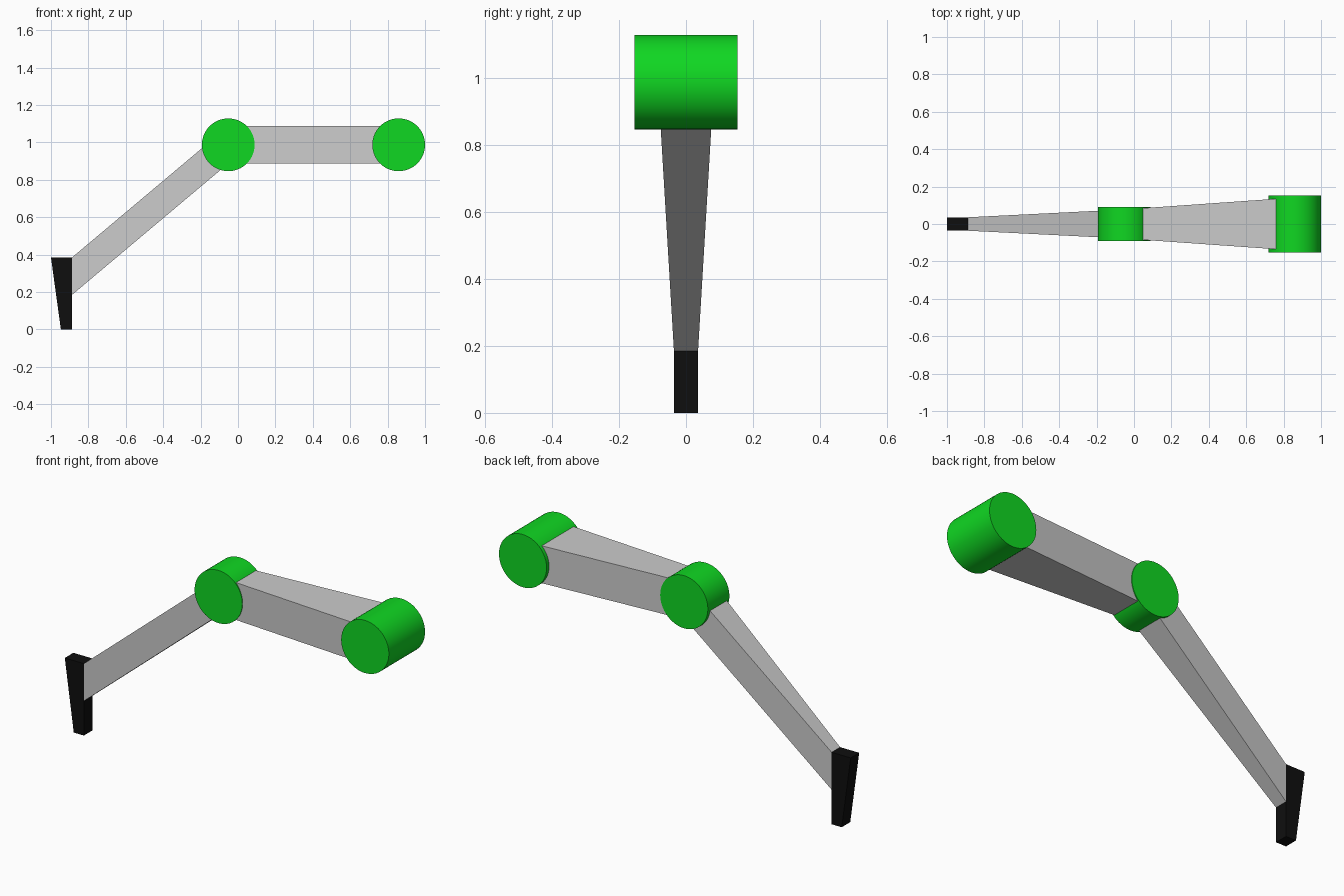
import bpy, bmesh, math

cube = bpy.data.objects.get("Cube")
if cube:
    bpy.data.objects.remove(cube, do_unlink=True)


def material(name, rgb):
    mat = bpy.data.materials.new(name)
    mat.use_nodes = True
    mat.diffuse_color = (*rgb, 1)
    mat.node_tree.nodes["Principled BSDF"].inputs["Base Color"].default_value = (*rgb, 1)
    return mat


green = material("green", (0.005, 0.68, 0.016))
grey = material("light grey", (0.6, 0.6, 0.6))
black = material("black", (0.0045, 0.0045, 0.0045))


def tapered_block(name, profile, half_width, mat):
    """Side profile in x-z, extruded both ways by a width depending on x."""
    bm = bmesh.new()
    front = [bm.verts.new((x, -half_width(x), z)) for x, z in profile]
    back = [bm.verts.new((x, half_width(x), z)) for x, z in profile]
    bm.faces.new(front)
    bm.faces.new(back[::-1])
    for i in range(len(profile)):
        j = (i + 1) % len(profile)
        bm.faces.new((front[j], front[i], back[i], back[j]))
    bmesh.ops.recalc_face_normals(bm, faces=bm.faces)
    mesh = bpy.data.meshes.new(name)
    bm.to_mesh(mesh)
    bm.free()
    mesh.materials.append(mat)
    obj = bpy.data.objects.new(name, mesh)
    bpy.context.collection.objects.link(obj)


def joint(name, x, width):
    """Round joint lying along y."""
    bpy.ops.mesh.primitive_cylinder_add(
        vertices=64, radius=0.141, depth=width,
        location=(x, 0, JOINT_Z), rotation=(math.pi / 2, 0, 0))
    obj = bpy.context.object
    obj.name = name
    obj.data.materials.append(green)
    bpy.ops.object.shade_smooth_by_angle(angle=math.radians(40))


JOINT_Z = 0.987
SHOULDER_X, ELBOW_X, WRIST_X = 0.859, -0.052, -0.887
WRIST_Z = 0.285
HALF_HEIGHT = 0.1


def arm_width(x):
    if x > ELBOW_X:
        return 0.078 + 0.07 * (x - ELBOW_X)
    return 0.036 + 0.05 * (x - WRIST_X)


def arm(name, x0, z0, x1, z1):
    profile = [(x0, z0 - HALF_HEIGHT), (x1, z1 - HALF_HEIGHT),
               (x1, z1 + HALF_HEIGHT), (x0, z0 + HALF_HEIGHT)]
    tapered_block(name, profile, arm_width, grey)


# Round joints
joint("shoulder_joint", SHOULDER_X, 0.306)
joint("elbow_joint", ELBOW_X, 0.182)

# Tapered arm segments, meeting inside the elbow
arm("upper_arm", ELBOW_X, JOINT_Z, SHOULDER_X, JOINT_Z)
arm("forearm", WRIST_X, WRIST_Z, ELBOW_X, JOINT_Z)

# Wedge-shaped tip
tapered_block("foot", [(-0.947, 0), (WRIST_X, 0), (WRIST_X, 0.385), (-1, 0.385)],
              lambda x: 0.036, black)
